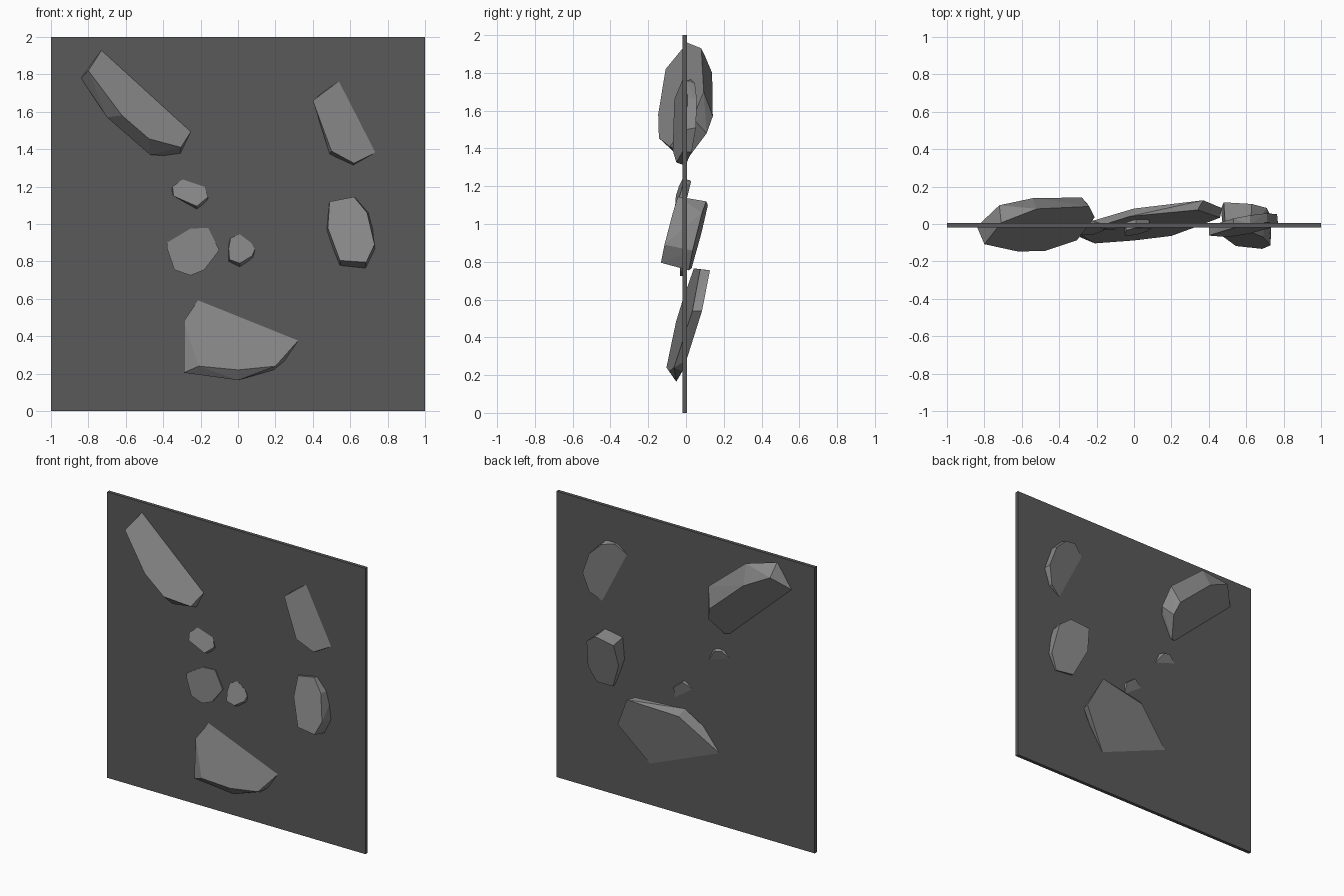
import bpy, bmesh


def material(name, grey):
    mat = bpy.data.materials.new(name)
    mat.diffuse_color = (grey, grey, grey, 1)
    return mat


PANEL = material("dark_panel", 0.10)
STONE = material("grey_stone", 0.245)


def finish(name, bm, mat):
    bmesh.ops.recalc_face_normals(bm, faces=bm.faces)
    mesh = bpy.data.meshes.new(name)
    bm.to_mesh(mesh)
    bm.free()
    mesh.materials.append(mat)
    obj = bpy.data.objects.new(name, mesh)
    bpy.context.collection.objects.link(obj)
    return obj


def rock(name, a, b, c_front, c_back, front, back=None):
    """Tilted faceted slab: both faces lie on y = a*x + b*z + c."""
    bm = bmesh.new()
    for outline, c in ((front, c_front), (back or front, c_back)):
        for x, z in outline:
            bm.verts.new((x, a * x + b * z + c, z))
    hull = bmesh.ops.convex_hull(bm, input=bm.verts)
    unused = {g for g in hull["geom_interior"] + hull["geom_unused"]
              if isinstance(g, bmesh.types.BMVert)}
    bmesh.ops.delete(bm, geom=list(unused), context='VERTS')
    bmesh.ops.dissolve_limit(bm, angle_limit=0.02, verts=bm.verts, edges=bm.edges)
    return finish(name, bm, STONE)


# Thin upright wall panel
bm = bmesh.new()
bmesh.ops.create_cube(bm, size=1)
for v in bm.verts:
    v.co = (v.co.x * 2, v.co.y * 0.024 - 0.007, v.co.z * 2 + 1)
finish("wall_panel", bm, PANEL)

# Large stones
rock("stone_upper_left", 0.471, 0.517, -0.672, -0.538,
     [(-.80, 1.82), (-.71, 1.96), (-.52, 1.93), (-.24, 1.70), (-.21, 1.56),
      (-.26, 1.50), (-.305, 1.41), (-.475, 1.455), (-.62, 1.58)],
     [(-.84, 1.78), (-.72, 1.89), (-.54, 1.80), (-.28, 1.57), (-.25, 1.48),
      (-.31, 1.36), (-.47, 1.37), (-.70, 1.57)])

rock("stone_upper_right", 0.2225, 0.114, -0.340, -0.290,
     [(.40, 1.66), (.535, 1.76), (.62, 1.76), (.71, 1.67), (.77, 1.50),
      (.73, 1.38), (.62, 1.325), (.50, 1.39)],
     [(.40, 1.66), (.53, 1.765), (.62, 1.745), (.71, 1.66), (.765, 1.51),
      (.73, 1.38), (.615, 1.31), (.49, 1.375)])

rock("stone_right", -0.09, 0.24, -0.262, -0.105,
     [(.49, 1.12), (.62, 1.145), (.69, 1.06), (.73, .89), (.685, .795),
      (.545, .805), (.48, .98)],
     [(.48, 1.10), (.63, 1.12), (.71, 1.06), (.735, .86), (.68, .755),
      (.545, .765), (.465, .95)])

rock("stone_bottom", 0.097, 0.241, -0.141, -0.091,
     [(-.29, .48), (-.215, .59), (-.02, .765), (.34, .76), (.46, .54),
      (.32, .375), (.20, .24), (0, .22), (-.21, .24)],
     [(-.29, .205), (-.29, .48), (0, .72), (.37, .755), (.47, .54),
      (.27, .28), (.19, .22), (0, .165)])

# Small stones
rock("pebble_upper", 0.11, 0.33, -0.395, -0.350,
     [(-.295, 1.24), (-.35, 1.20), (-.345, 1.15), (-.22, 1.095),
      (-.16, 1.145), (-.18, 1.20), (-.24, 1.24)],
     [(-.29, 1.23), (-.355, 1.18), (-.22, 1.08), (-.165, 1.115), (-.24, 1.22)])

rock("pebble_left", 0, 0.03, -0.054, -0.030,
     [(-.38, .90), (-.255, .975), (-.16, .98), (-.10, .86), (-.18, .755),
      (-.255, .725), (-.34, .755), (-.38, .87)])

rock("pebble_center", 0.17, 0.25, -0.258, -0.210,
     [(-.04, .925), (.01, .945), (.07, .90), (.09, .865), (.075, .83),
      (.01, .79), (-.045, .81), (-.05, .87)],
     [(-.05, .90), (.01, .935), (.08, .88), (.085, .81), (.01, .77), (-.05, .80)])
